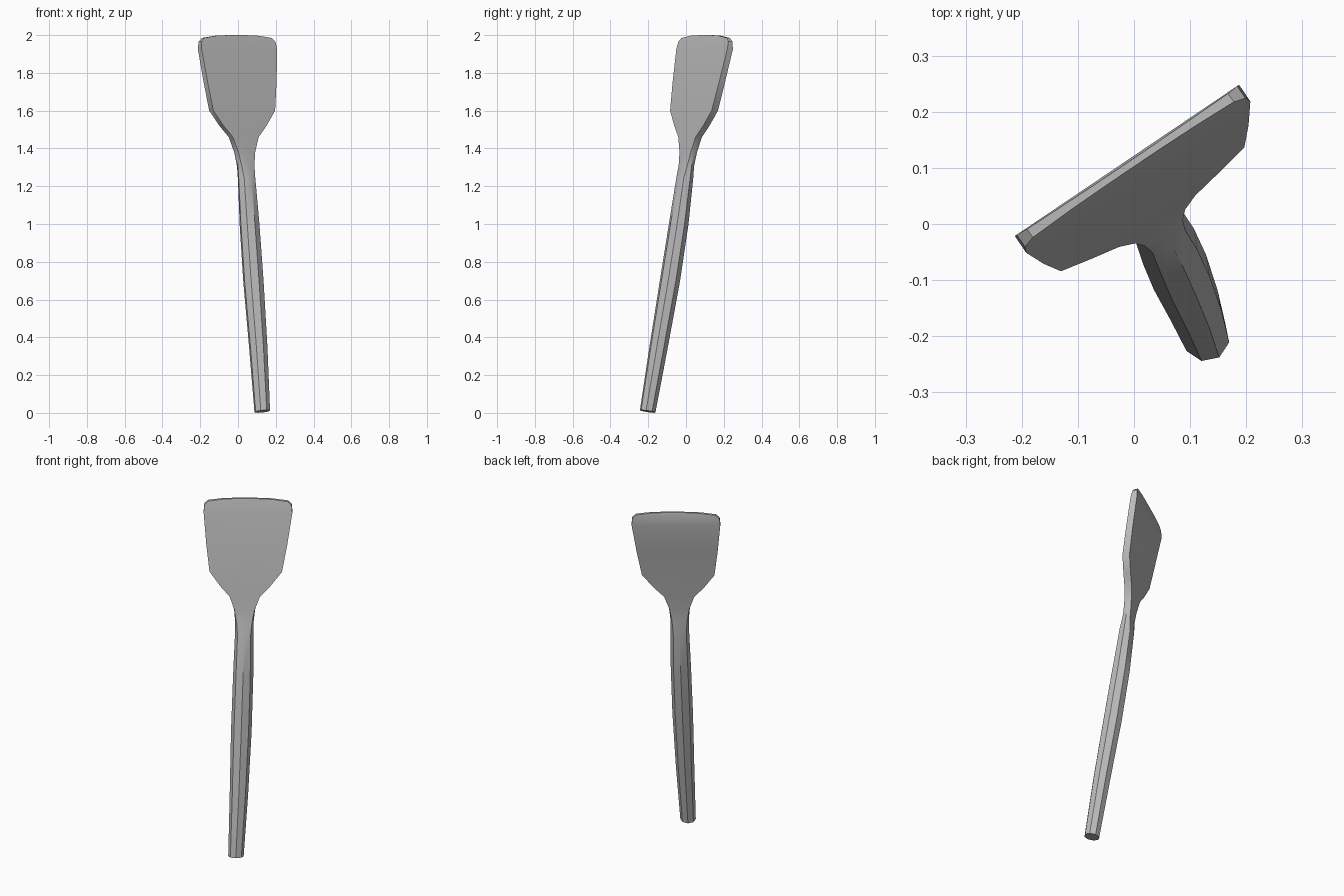
import bpy, bmesh, math
from mathutils import Vector

cube = bpy.data.objects.get("Cube")
if cube:
    bpy.data.objects.remove(cube, do_unlink=True)

grey = bpy.data.materials.new("plain grey")
grey.use_nodes = True
colour = (0.5, 0.5, 0.5, 1)
grey.diffuse_color = colour
grey.node_tree.nodes["Principled BSDF"].inputs["Base Color"].default_value = colour

# Local axes: across the blade and through its thickness
turn = math.radians(34)
ACROSS = Vector((math.cos(turn), math.sin(turn), 0))
THROUGH = Vector((-math.sin(turn), math.cos(turn), 0))
TILT = 0.18


def ring(bm, z, u, n, w, t, square):
    """Eight-sided section, from octagon (square=0) to rectangle (square=1)."""
    verts = []
    diagonal = 0.707 + 0.293 * square
    for k in range(8):
        f = diagonal if k % 2 else 1
        a = k * math.pi / 4
        du = w * f * round(math.cos(a) / 0.7)
        dn = t * f * round(math.sin(a) / 0.7)
        p = ACROSS * (u + du) + THROUGH * (n + dn)
        p.z = z - TILT * (1 - square) * dn
        verts.append(bm.verts.new(p))
    return verts


# Sections: height, offset across, offset through, half width, half depth, squareness
handle = [
    (0.008, -0.007, -0.240, 0.042, 0.042, 0),
    (0.35, 0.008, -0.180, 0.050, 0.048, 0),
    (0.70, 0.020, -0.116, 0.056, 0.052, 0),
    (1.00, 0.029, -0.066, 0.055, 0.050, 0),
    (1.24, 0.034, -0.031, 0.050, 0.042, 0),
]
neck = [
    (1.31, 0.035, -0.021, 0.050, 0.026, 0.4),
    (1.38, 0.036, -0.010, 0.057, 0.021, 0.8),
    (1.46, 0.037, 0.001, 0.082, 0.020, 1),
]
blade = [
    (1.52, 0.039, 0.011, 0.137, 0.020, 1),
    (1.60, 0.042, 0.023, 0.197, 0.020, 1),
    (1.75, 0.047, 0.050, 0.220, 0.019, 1),
    (1.925, 0.053, 0.083, 0.241, 0.018, 1),
    (1.965, 0.053, 0.088, 0.237, 0.013, 1),
    (1.985, 0.053, 0.090, 0.216, 0.009, 1),
    (1.997, 0.053, 0.091, 0.130, 0.007, 1),
    (2.000, 0.053, 0.091, 0.050, 0.006, 1),
]

# Loft the paddle in one piece and cap both ends
bm = bmesh.new()
rings = [ring(bm, *s) for s in handle + neck + blade]
for low, high in zip(rings, rings[1:]):
    for k in range(8):
        j = (k + 1) % 8
        bm.faces.new((low[k], low[j], high[j], high[k]))
bm.faces.new(rings[0][::-1])
bm.faces.new(rings[-1])
bmesh.ops.recalc_face_normals(bm, faces=bm.faces[:])

mesh = bpy.data.meshes.new("paddle")
bm.to_mesh(mesh)
bm.free()
mesh.materials.append(grey)
paddle = bpy.data.objects.new("paddle", mesh)
bpy.context.collection.objects.link(paddle)
bpy.ops.object.select_all(action="DESELECT")
paddle.select_set(True)
bpy.context.view_layer.objects.active = paddle
bpy.ops.object.shade_smooth_by_angle(angle=math.radians(30))
